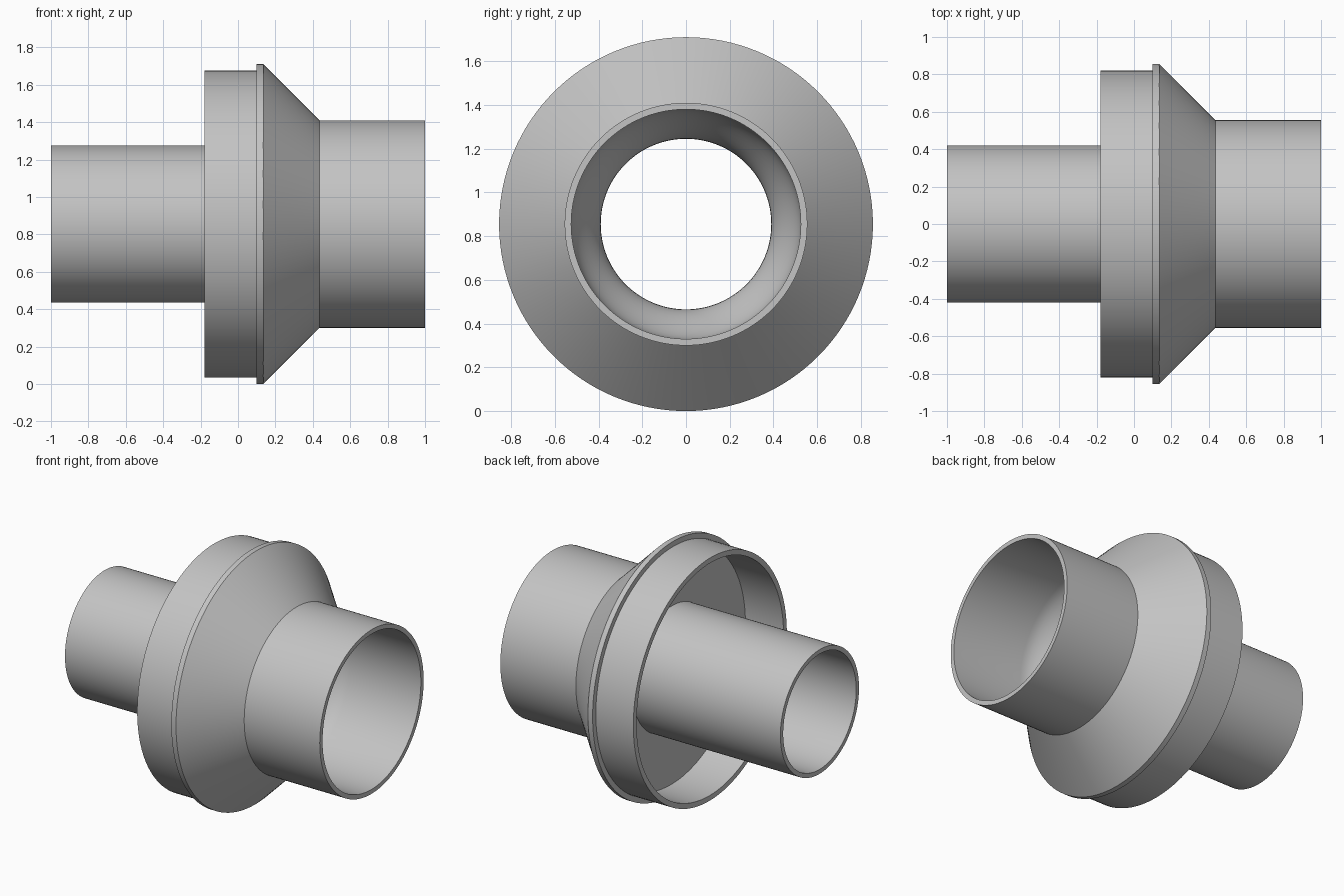
import bpy, bmesh, math
from mathutils import Vector

cube = bpy.data.objects.get("Cube")
if cube:
    bpy.data.objects.remove(cube, do_unlink=True)

AXIS_Z = 0.855
SEGMENTS = 128

grey = bpy.data.materials.new("satin grey")
grey.use_nodes = True
grey.diffuse_color = (0.55, 0.55, 0.55, 1)
grey.node_tree.nodes["Principled BSDF"].inputs["Base Color"].default_value = (0.55, 0.55, 0.55, 1)


def lathe(name, profile):
    """Spin a closed (x, radius) profile around the x axis."""
    bm = bmesh.new()
    verts = [bm.verts.new((x, 0, r)) for x, r in profile]
    edges = [bm.edges.new((v, verts[(i + 1) % len(verts)])) for i, v in enumerate(verts)]
    bmesh.ops.spin(bm, geom=verts + edges, cent=(0, 0, 0), axis=(1, 0, 0),
                   angle=2 * math.pi, steps=SEGMENTS, use_duplicate=False)
    bmesh.ops.remove_doubles(bm, verts=bm.verts, dist=1e-4)
    bmesh.ops.recalc_face_normals(bm, faces=bm.faces)
    mesh = bpy.data.meshes.new(name)
    bm.to_mesh(mesh)
    bm.free()
    obj = bpy.data.objects.new(name, mesh)
    obj.location = Vector((0, 0, AXIS_Z))
    mesh.materials.append(grey)
    bpy.context.collection.objects.link(obj)
    bpy.ops.object.select_all(action='DESELECT')
    obj.select_set(True)
    bpy.context.view_layer.objects.active = obj
    bpy.ops.object.shade_smooth_by_angle(angle=math.radians(30))
    return obj


# Smooth funnel inside, from the wide bore down to the narrow bore
WIDE, NARROW, START, END = 0.525, 0.39, 0.47, 0.12
STEPS = 12
funnel = []
for i in range(STEPS + 1):
    t = i / STEPS
    blend = (1 - math.cos(math.pi * t)) / 2
    funnel.append((START + (END - START) * t, WIDE + (NARROW - WIDE) * blend))

# Narrow pipe, open cup, flange, cone and wide pipe as one turned body
outside = [
    (-1.0, 0.42), (0.105, 0.42),                 # narrow pipe down to the cup floor
    (0.105, 0.785), (-0.18, 0.785),              # cup floor and inner wall
    (-0.18, 0.82), (0.10, 0.82),                 # cup rim and outer wall
    (0.10, 0.855), (0.135, 0.855),               # flange
    (0.435, 0.555), (1.0, 0.555),                # cone and wide pipe
]
lathe("pipe_coupling", outside + [(1.0, WIDE)] + funnel + [(-1.0, NARROW)])
